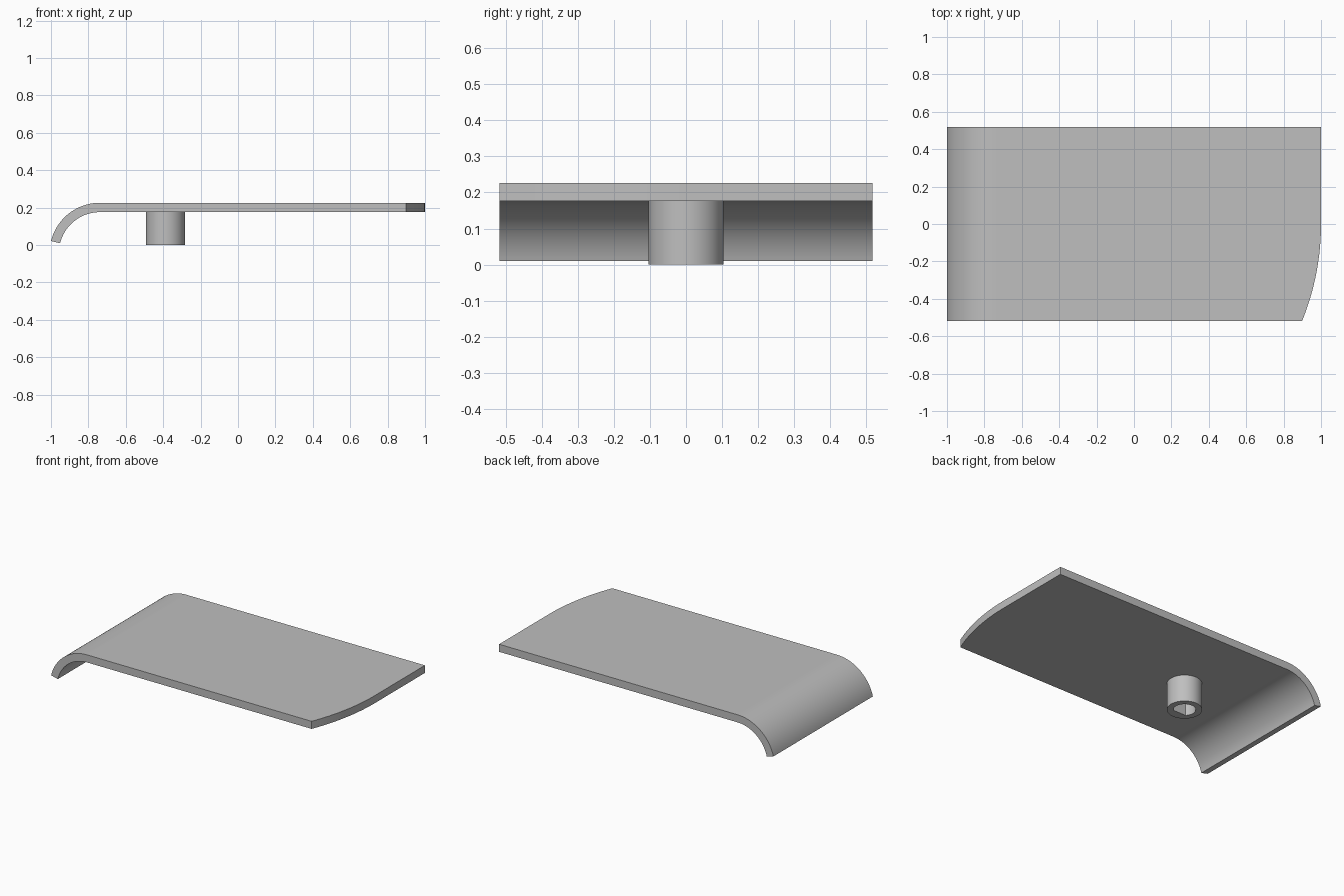
import bpy, bmesh
from math import sin, cos, pi, radians, sqrt

cube = bpy.data.objects.get("Cube")
if cube:
    bpy.data.objects.remove(cube)

grey = bpy.data.materials.new("plain grey")
grey.use_nodes = True
colour = (0.52, 0.52, 0.52, 1)
grey.diffuse_color = colour
grey.node_tree.nodes["Principled BSDF"].inputs["Base Color"].default_value = colour


def finish(name, bm):
    """Turn a bmesh into a smooth-shaded object with sharp edges kept."""
    bmesh.ops.recalc_face_normals(bm, faces=bm.faces)
    mesh = bpy.data.meshes.new(name)
    bm.to_mesh(mesh)
    bm.free()
    mesh.materials.append(grey)
    obj = bpy.data.objects.new(name, mesh)
    bpy.context.collection.objects.link(obj)
    bpy.ops.object.select_all(action='DESELECT')
    obj.select_set(True)
    bpy.context.view_layer.objects.active = obj
    bpy.ops.object.shade_smooth_by_angle(angle=radians(30))
    return obj


def bridge(bm, a, b):
    """Join two closed loops of equal length with quads."""
    n = len(a)
    for i in range(n):
        j = (i + 1) % n
        bm.faces.new((a[i], a[j], b[j], b[i]))


# Plate: side profile with a curled end, swept across the width
HALF, TOP, THICK = 0.518, 0.226, 0.05
R_OUT, BEND_X, BEND_END = 0.27, -0.738, radians(166)
BEND_Z = TOP - R_OUT
END_R = 1.38          # radius of the swept corner at the free end


def end_x(y):
    return 1.0 if y >= 0 else 1.0 - END_R + sqrt(END_R ** 2 - y * y)


def arc(r, steps=24):
    angles = [pi / 2 + (BEND_END - pi / 2) * i / steps for i in range(steps + 1)]
    return [(BEND_X + r * cos(a), BEND_Z + r * sin(a)) for a in angles]


bm = bmesh.new()
stations = [-HALF + HALF * i / 16 for i in range(17)] + [HALF]
loops = []
for y in stations:
    profile = [(end_x(y), TOP)] + arc(R_OUT)
    profile += arc(R_OUT - THICK)[::-1] + [(end_x(y), TOP - THICK)]
    loops.append([bm.verts.new((x, y, z)) for x, z in profile])
for a, b in zip(loops, loops[1:]):
    bridge(bm, a, b)
bm.faces.new(loops[0])
bm.faces.new(loops[-1])
finish("curved_plate", bm)

# Boss: round socket under the plate with a D-shaped bore
BOSS_X, BOSS_R, BORE_R, SIDES = -0.388, 0.104, 0.066, 64
FLAT = -BORE_R * sin(pi / 4)
BOSS_TOP = TOP - THICK + 0.004


def ring(bm, r, z, flat=-1):
    angles = [2 * pi * i / SIDES for i in range(SIDES)]
    return [bm.verts.new((BOSS_X + r * cos(a), max(r * sin(a), flat), z))
            for a in angles]


bm = bmesh.new()
rings = [ring(bm, BOSS_R, BOSS_TOP), ring(bm, BOSS_R, 0),
         ring(bm, BORE_R, 0, FLAT), ring(bm, BORE_R, BOSS_TOP, FLAT)]
for a, b in zip(rings, rings[1:] + rings[:1]):
    bridge(bm, a, b)
finish("socket_boss", bm)
